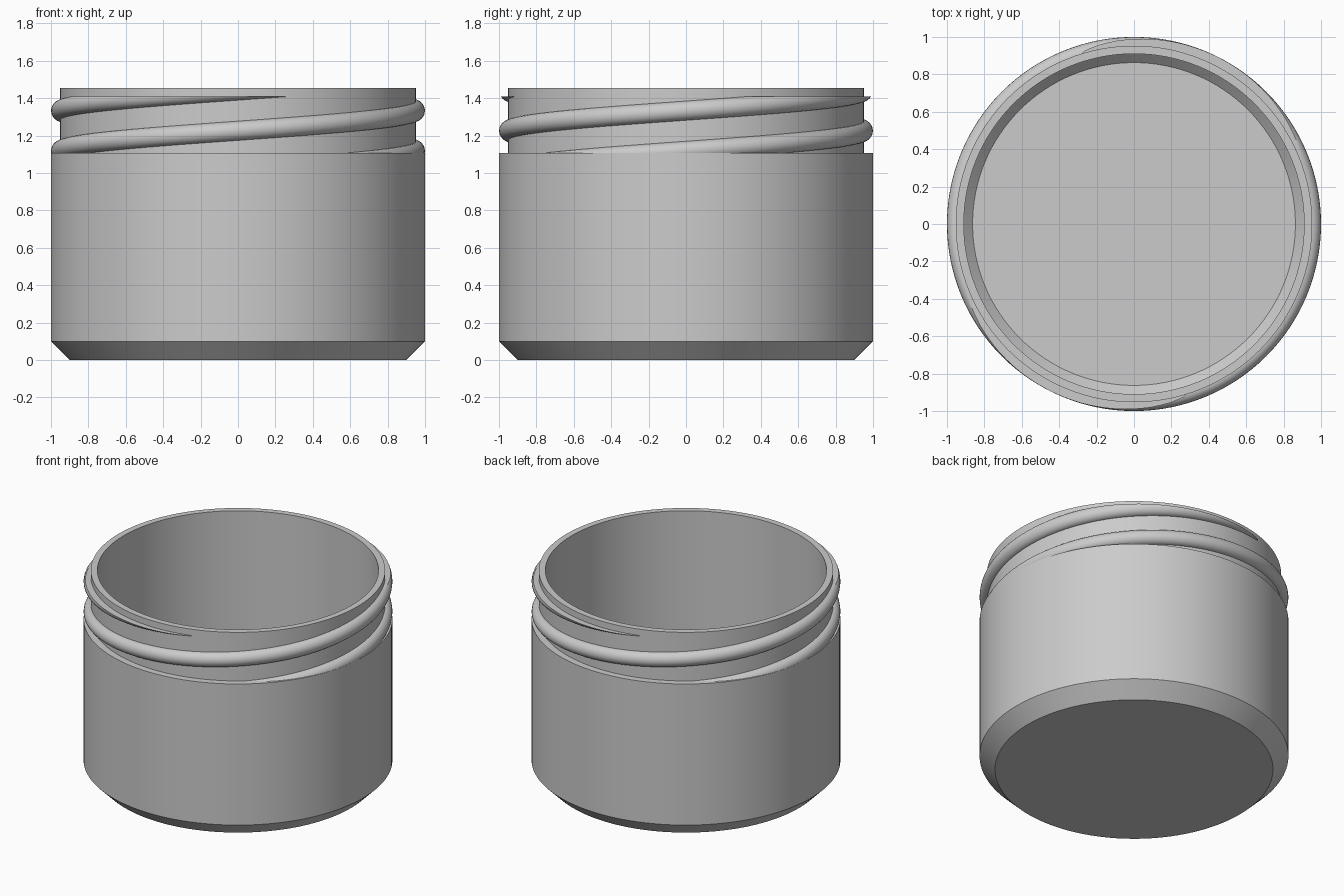
import bpy, bmesh
from math import pi, sin, cos, radians
from mathutils import Vector

cube = bpy.data.objects.get("Cube")
if cube:
    bpy.data.objects.remove(cube, do_unlink=True)

grey = bpy.data.materials.new("plain grey")
grey.use_nodes = True
COLOUR = (0.6, 0.6, 0.6, 1)
grey.diffuse_color = COLOUR
grey.node_tree.nodes["Principled BSDF"].inputs["Base Color"].default_value = COLOUR


def finish(bm, name):
    """Turn a bmesh into a smooth shaded object with sharp edges kept."""
    bmesh.ops.recalc_face_normals(bm, faces=bm.faces[:])
    mesh = bpy.data.meshes.new(name)
    bm.to_mesh(mesh)
    bm.free()
    mesh.materials.append(grey)
    obj = bpy.data.objects.new(name, mesh)
    bpy.context.collection.objects.link(obj)
    bpy.ops.object.select_all(action="DESELECT")
    obj.select_set(True)
    bpy.context.view_layer.objects.active = obj
    bpy.ops.object.shade_smooth_by_angle(angle=radians(30))
    return obj


def at(radius, angle, z):
    """Point at an angle turned from the front towards the left."""
    return Vector((radius * sin(angle), -radius * cos(angle), z))


# Jar body: outer chamfer, wall, shoulder, neck, then down the inside
SEGMENTS = 128
WALL = 0.09
profile = [(0.9, 0), (1, 0.1), (1, 1.108), (0.953, 1.108), (0.953, 1.455),
           (1 - WALL, 1.455), (1 - WALL, 0.137), (0.863, WALL)]
bm = bmesh.new()
rings = [[bm.verts.new(at(r, 2 * pi * i / SEGMENTS, z)) for i in range(SEGMENTS)]
         for r, z in profile]
for low, high in zip(rings, rings[1:]):
    for i in range(SEGMENTS):
        j = (i + 1) % SEGMENTS
        bm.faces.new((low[i], low[j], high[j], high[i]))
bm.faces.new(rings[0])
bm.faces.new(rings[-1])
finish(bm, "jar_body")

# Screw thread: a rounded ridge on a helix, trimmed flat above and below
RISE = 0.215 / pi
MIDDLE = 1.226
STEPS = 144
ARC = 12
TRIM_LOW, TRIM_HIGH = 1.1, 1.41


def thread(name, turn):
    section = [(0.93, -0.052)]
    for k in range(ARC + 1):
        a = -pi / 2 + pi * k / ARC
        section.append((0.95 + 0.0495 * cos(a), 0.052 * sin(a)))
    section.append((0.93, 0.052))
    bm = bmesh.new()
    rows = []
    for s in range(STEPS + 1):
        a = -3 + 6.8 * s / STEPS
        rows.append([bm.verts.new(at(r, a + turn, MIDDLE + RISE * a + dz))
                     for r, dz in section])
    n = len(section)
    for one, two in zip(rows, rows[1:]):
        for k in range(n):
            m = (k + 1) % n
            bm.faces.new((one[k], one[m], two[m], two[k]))
    bm.faces.new(rows[0])
    bm.faces.new(rows[-1])
    for height, direction in ((TRIM_LOW, -1), (TRIM_HIGH, 1)):
        cut = bmesh.ops.bisect_plane(
            bm, geom=bm.verts[:] + bm.edges[:] + bm.faces[:],
            plane_co=(0, 0, height), plane_no=(0, 0, direction), clear_outer=True)
        rim = [e for e in cut["geom_cut"]
               if isinstance(e, bmesh.types.BMEdge) and e.is_boundary]
        bmesh.ops.holes_fill(bm, edges=rim, sides=0)
    finish(bm, name)


thread("first_thread", 0)
thread("second_thread", pi)
